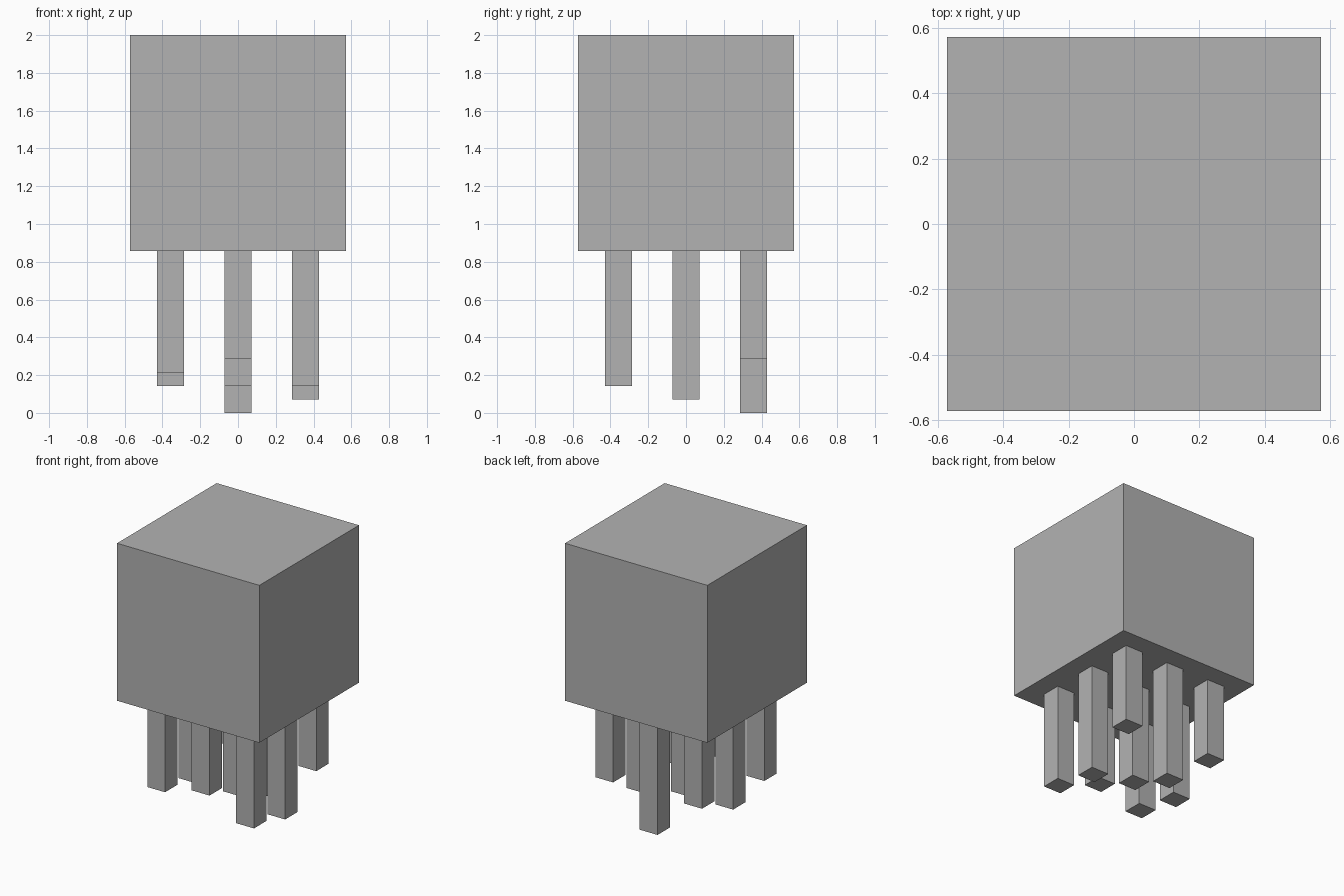
import bpy

default = bpy.data.objects.get("Cube")
if default:
    bpy.data.objects.remove(default, do_unlink=True)

UNIT = 2 / 28          # the model is 28 blocks tall
BODY = 16 * UNIT       # body edge length
LEG = 2 * UNIT         # leg thickness
SPACING = 5 * UNIT     # distance between leg centres
BODY_BASE = 12 * UNIT

grey = bpy.data.materials.new("plain_grey")
grey.use_nodes = True
colour = (0.448, 0.448, 0.448, 1)
grey.diffuse_color = colour
grey.node_tree.nodes["Principled BSDF"].inputs["Base Color"].default_value = colour


def box(name, x, y, bottom, top, width):
    """Square upright box between two heights."""
    bpy.ops.mesh.primitive_cube_add(size=1, location=(x, y, (bottom + top) / 2))
    obj = bpy.context.object
    obj.name = name
    obj.scale = (width, width, top - bottom)
    bpy.ops.object.transform_apply(location=False, rotation=False, scale=True)
    obj.data.materials.append(grey)
    return obj


# Large cube body
box("body", 0, 0, BODY_BASE, BODY_BASE + BODY, BODY)

# Three rows of hanging legs: bottom heights in blocks, from -x to +x
rows = {"front": (3, 4, 2), "middle": (2, 2, 1), "back": (4, 0, 4)}
for j, (row, bottoms) in enumerate(rows.items()):
    for i, side in enumerate(("right", "centre", "left")):
        box(f"{row}_{side}_leg", (i - 1) * SPACING, (j - 1) * SPACING,
            bottoms[i] * UNIT, BODY_BASE, LEG)
